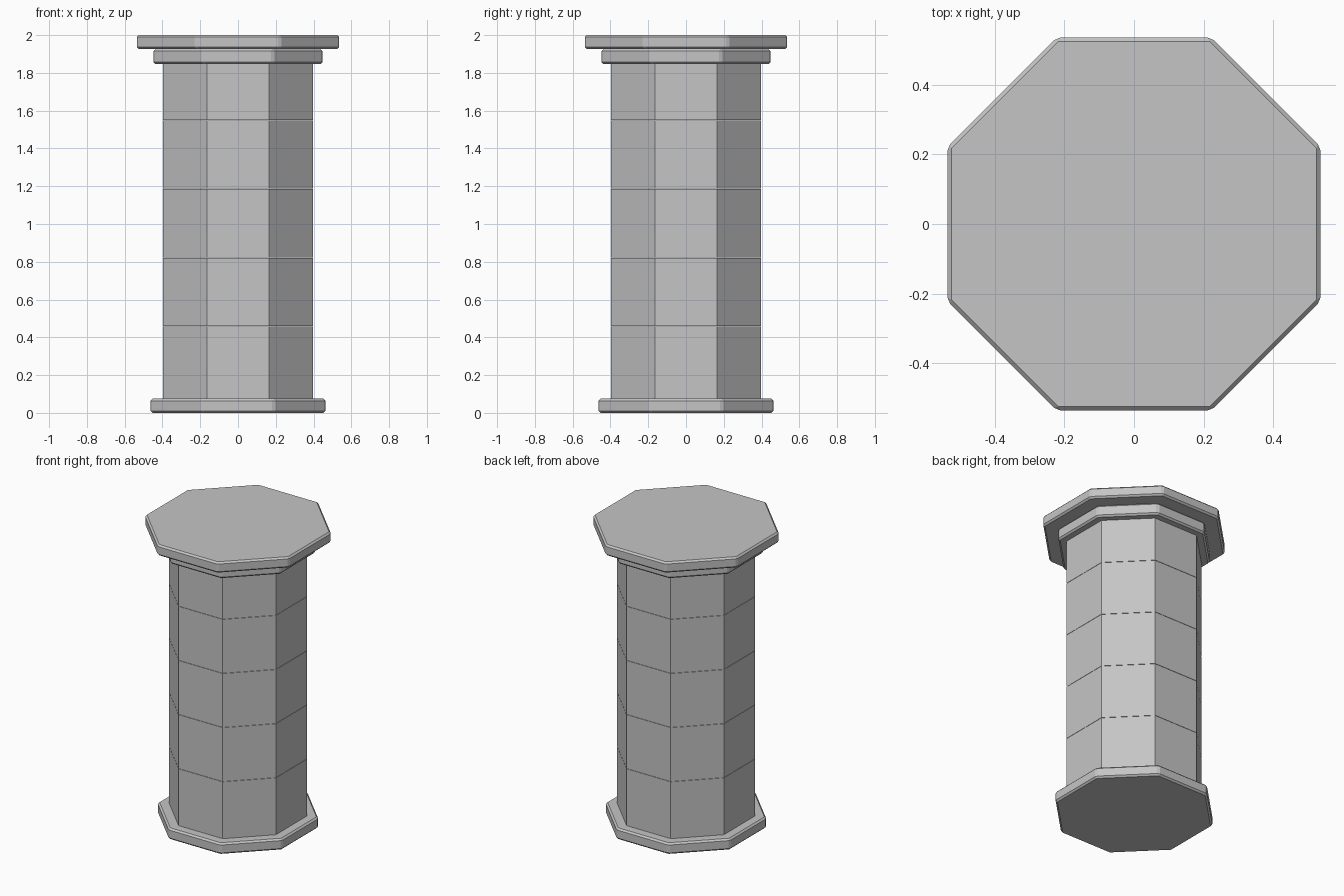
import bpy, math

if "Cube" in bpy.data.objects:
    bpy.data.objects.remove(bpy.data.objects["Cube"])

stone = bpy.data.materials.new("grey stone")
stone.diffuse_color = (0.56, 0.56, 0.56, 1)
stone.use_nodes = True
stone.node_tree.nodes["Principled BSDF"].inputs["Base Color"].default_value = stone.diffuse_color


def octagon(name, apothem, z0, z1, bevel=0.0):
    """Eight-sided slab with flats facing the axes."""
    bpy.ops.mesh.primitive_cylinder_add(
        vertices=8, radius=apothem / math.cos(math.pi / 8), depth=z1 - z0,
        location=(0, 0, (z0 + z1) / 2), rotation=(0, 0, math.pi / 8))
    ob = bpy.context.object
    ob.name = name
    ob.data.materials.append(stone)
    bpy.ops.object.transform_apply(location=False, rotation=True, scale=True)
    if bevel:
        mod = ob.modifiers.new("chamfer", 'BEVEL')
        mod.width = bevel
        mod.segments = 1
        mod.limit_method = 'ANGLE'
        mod.angle_limit = math.radians(30)
    return ob


# Chamfered slabs at the foot and head
octagon("base_slab", 0.463, 0.0, 0.075, 0.011)
octagon("collar_slab", 0.447, 1.846, 1.927, 0.011)
octagon("cap_slab", 0.536, 1.927, 2.0, 0.011)

# Shaft of five stacked blocks with hairline joints
joints = [0.07, 0.458, 0.822, 1.186, 1.55, 1.85]
gap = 0.001
for i in range(5):
    octagon(f"shaft_block_{i + 1}", 0.397, joints[i] + gap, joints[i + 1] - gap)
